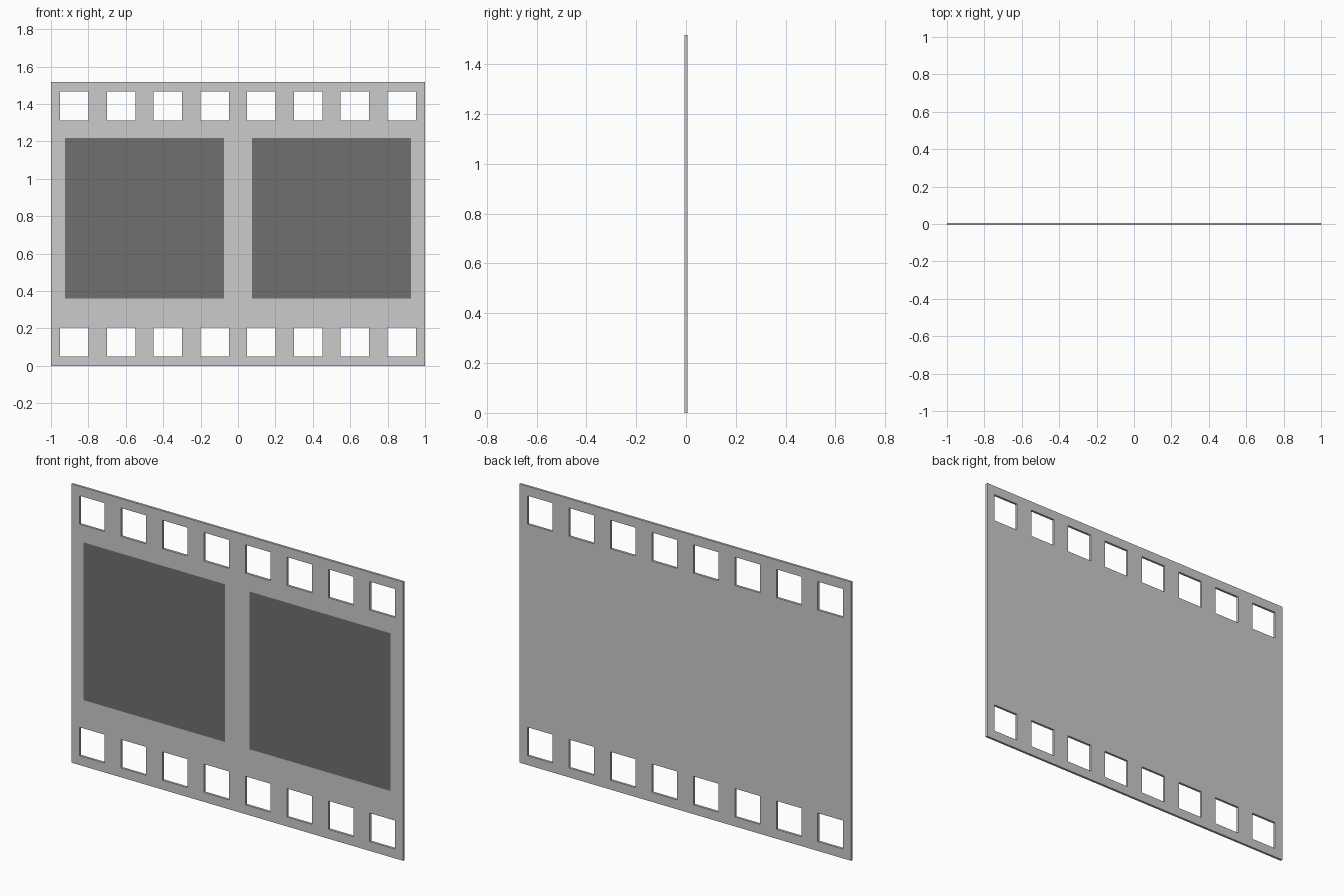
import bpy, bmesh

if "Cube" in bpy.data.objects:
    bpy.data.objects.remove(bpy.data.objects["Cube"])

W, H, T = 2.0, 1.518, 0.013          # strip size and thickness
HOLE_W, HOLE_H, MARGIN = 0.153, 0.155, 0.051
PANEL_W, PANEL_Z = 0.85, (0.36, 1.219)

# Layout of holes and picture panels as (x0, x1, z0, z1)
holes = [(cx - HOLE_W / 2, cx + HOLE_W / 2, z, z + HOLE_H)
         for cx in (-0.875 + 0.25 * i for i in range(8))
         for z in (MARGIN, H - MARGIN - HOLE_H)]
panels = [(cx - PANEL_W / 2, cx + PANEL_W / 2, *PANEL_Z) for cx in (-0.5, 0.5)]


def inside(x, z, rects):
    return any(a < x < b and c < z < d for a, b, c, d in rects)


def add_object(name, bm):
    mesh = bpy.data.meshes.new(name)
    bm.to_mesh(mesh)
    bm.free()
    obj = bpy.data.objects.new(name, mesh)
    bpy.context.collection.objects.link(obj)
    return obj


def add_quad(bm, x0, x1, z0, z1):
    return bm.faces.new([bm.verts.new((x, -T / 2, z)) for x, z in
                         ((x0, z0), (x1, z0), (x1, z1), (x0, z1))])


# Film strip: a sheet of cells that skips the sprocket holes, then thickened
rects = holes + panels + [(-W / 2, W / 2, 0, H)]
xs = sorted({round(v, 5) for r in rects for v in r[:2]})
zs = sorted({round(v, 5) for r in rects for v in r[2:]})
bm = bmesh.new()
for x0, x1 in zip(xs, xs[1:]):
    for z0, z1 in zip(zs, zs[1:]):
        if not inside((x0 + x1) / 2, (z0 + z1) / 2, holes):
            add_quad(bm, x0, x1, z0, z1)
bmesh.ops.remove_doubles(bm, verts=bm.verts[:], dist=1e-5)
front = bm.faces[:]
new = bmesh.ops.extrude_face_region(bm, geom=front, use_keep_orig=True)["geom"]
bmesh.ops.translate(bm, vec=(0, T, 0),
                    verts=[v for v in new if isinstance(v, bmesh.types.BMVert)])
bmesh.ops.recalc_face_normals(bm, faces=bm.faces[:])

# Open the front where the flush picture panels sit
openings = []
for f in bm.faces:
    c = f.calc_center_median()
    if c.y < -T / 2 + 1e-4 and inside(c.x, c.z, panels):
        openings.append(f)
bmesh.ops.delete(bm, geom=openings, context='FACES')
bmesh.ops.dissolve_limit(bm, angle_limit=0.01, verts=bm.verts[:], edges=bm.edges[:])
add_object("film_strip", bm)

# Dark picture panels, flush with the front
dark = bpy.data.materials.new("dark_panel")
dark.diffuse_color = (0.16, 0.16, 0.16, 1)
dark.use_nodes = True
dark.node_tree.nodes["Principled BSDF"].inputs["Base Color"].default_value = dark.diffuse_color
for side, rect in zip(("left", "right"), panels):
    bm = bmesh.new()
    add_quad(bm, *rect)
    add_object(f"picture_panel_{side}", bm).data.materials.append(dark)
